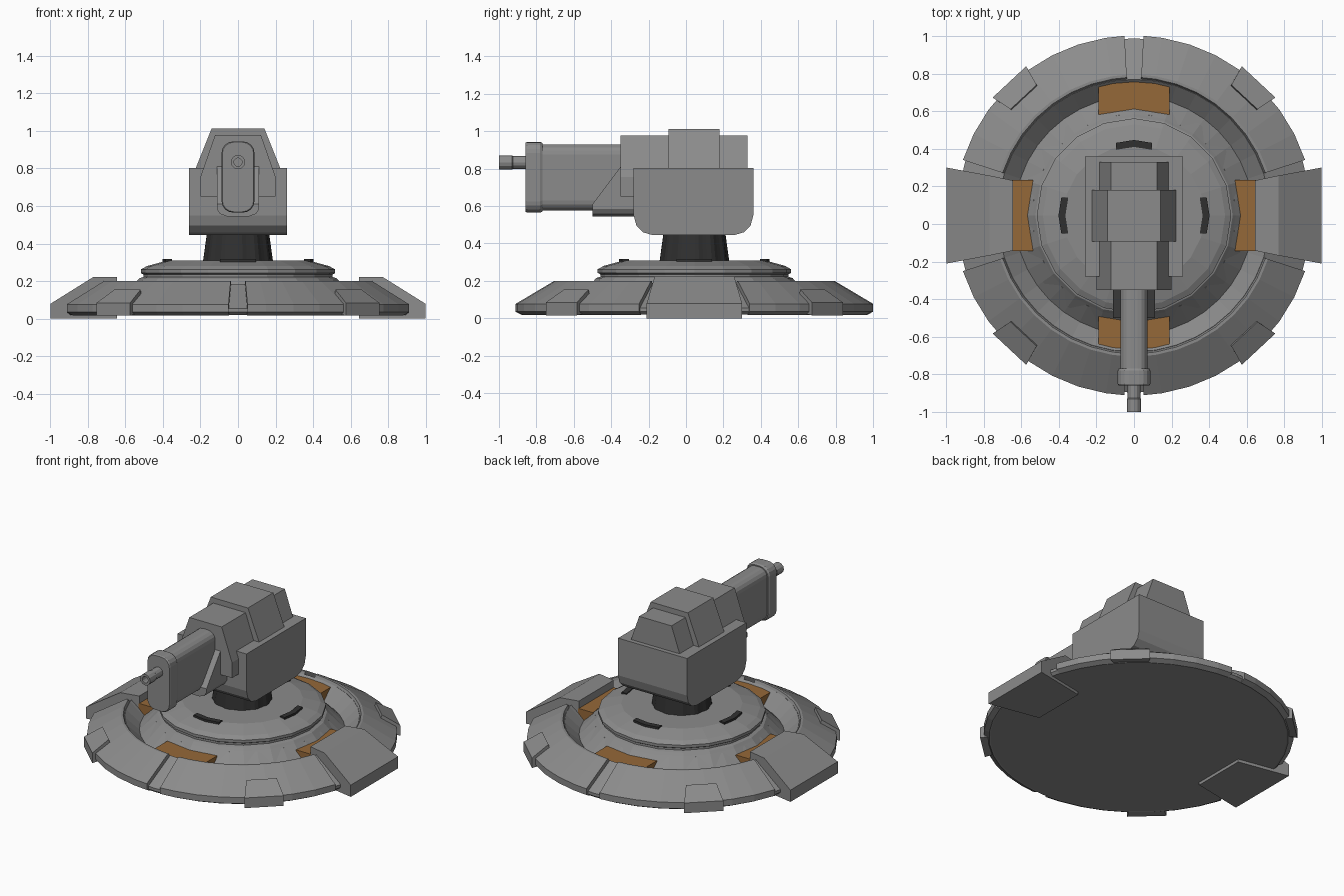
import bpy, bmesh
from math import sin, cos, radians, pi
from mathutils import Matrix, Vector

if "Cube" in bpy.data.objects:
    bpy.data.objects.remove(bpy.data.objects["Cube"])

CY = 0.045  # turret axis sits slightly behind the origin


def material(name, col):
    m = bpy.data.materials.new(name)
    m.diffuse_color = (*col, 1)
    m.use_nodes = True
    m.node_tree.nodes["Principled BSDF"].inputs["Base Color"].default_value = m.diffuse_color
    return m


GREY = material("gunmetal", (0.26, 0.26, 0.26))
ORANGE = material("orange", (0.30, 0.14, 0.04))
DARK = material("dark", (0.03, 0.03, 0.03))


def finish(name, bm, mat):
    bmesh.ops.remove_doubles(bm, verts=bm.verts, dist=1e-5)
    bmesh.ops.recalc_face_normals(bm, faces=bm.faces)
    me = bpy.data.meshes.new(name)
    bm.to_mesh(me)
    bm.free()
    ob = bpy.data.objects.new(name, me)
    bpy.context.collection.objects.link(ob)
    me.materials.append(mat)
    return ob


def skin(name, rings, mat=GREY):
    """Join matching cross-section loops into one capped solid."""
    bm = bmesh.new()
    vs = [[bm.verts.new(p) for p in r] for r in rings]
    n = len(vs[0])
    for a, b in zip(vs, vs[1:]):
        for i in range(n):
            j = (i + 1) % n
            bm.faces.new((a[i], a[j], b[j], b[i]))
    bm.faces.new(vs[0])
    bm.faces.new(vs[-1])
    return finish(name, bm, mat)


def polar(r, deg, z):
    return (r * cos(radians(deg)), CY + r * sin(radians(deg)), z)


def lathe(name, prof, sides, mat=GREY):
    """Stack of polygon loops about the turret axis, capped at both ends."""
    return skin(name, [[polar(r, 360 * i / sides, z) for i in range(sides)] for r, z in prof], mat)


def side_profile(name, pts, x):
    """Extrude a (y, z) outline symmetrically across x."""
    return skin(name, [[(s * x, y, z) for y, z in pts] for s in (-1, 1)])


def front_profile(name, pts, y0, y1):
    """Extrude an (x, z) outline along y."""
    return skin(name, [[(x, y, z) for x, z in pts] for y in (y0, y1)])


def rounded(hx, z0, z1, r, seg=4):
    pts = []
    for q, (sx, cz) in enumerate([(1, z1 - r), (-1, z1 - r), (-1, z0 + r), (1, z0 + r)]):
        for i in range(seg + 1):
            a = (q + i / seg) * pi / 2
            pts.append((sx * (hx - r) + r * cos(a), cz + r * sin(a)))
    return pts


def spin(ob, deg):
    """Rotate a part around the turret axis."""
    c = Vector((0, CY, 0))
    ob.data.transform(Matrix.Translation(c) @ Matrix.Rotation(radians(deg), 4, 'Z') @ Matrix.Translation(-c))


# base dish with trench, and stepped dome in its middle
lathe("base_dish", [(0.63, 0.02), (0.925, 0.02), (0.943, 0.035), (0.943, 0.055), (0.74, 0.175), (0.725, 0.185),
                    (0.635, 0.10), (0.54, 0.192)], 40)
lathe("dome", [(0.60, 0.135), (0.54, 0.198), (0.525, 0.215), (0.503, 0.222), (0.503, 0.235), (0.517, 0.243),
               (0.517, 0.262), (0.485, 0.28), (0.375, 0.31)], 20)

# four armoured rim sections
RIM = [(0.925, 0.018), (0.957, 0.035), (0.957, 0.077), (0.75, 0.2), (0.735, 0.2), (0.72, 0.17), (0.74, 0.06)]
for i, (sx, sy) in enumerate([(1, 1), (-1, 1), (-1, -1), (1, -1)]):
    skin(f"rim_section_{i}", [[(sx * r * cos(radians(a)), CY + sy * r * sin(radians(a)), z) for r, z in RIM]
                              for a in (18, 27, 36, 45, 54, 63, 72, 81, 87)])


def radial_block(name, prof, deg):
    """Block with outline (radius, z, half width), turned to face deg."""
    ob = skin(name, [[(r, CY + s * w, z) for r, z, w in prof] for s in (-1, 1)])
    spin(ob, deg)


# large side feet and small diagonal clamps
for i in range(2):
    radial_block(f"side_foot_{i}", [(0.645, 0, 0.187), (0.997, 0, 0.255), (0.997, 0.08, 0.255),
                                    (0.77, 0.222, 0.213), (0.645, 0.222, 0.187)], 180 * i)
for i, a in enumerate((47, 133, 227, 313)):
    radial_block(f"rim_clamp_{i}", [(0.86, 0.03, 0.095), (0.972, 0.016, 0.122), (0.972, 0.085, 0.122),
                                    (0.862, 0.155, 0.095), (0.852, 0.12, 0.093)], a)


def chevron(name, r0, r1, half, z0, z1, deg, mat):
    """Plate bent at its middle to follow the 20-sided base."""
    t = half * 0.16
    out = [(r0, 0), (r0 - t, half), (r1 - t, half), (r1, 0), (r1 - t, -half), (r0 - t, -half)]
    ob = skin(name, [[(x, CY + y, z) for x, y in out] for z in (z0, z1)], mat)
    spin(ob, deg)


# orange trench bridges and dark dome vents
for i in range(4):
    chevron(f"trench_bridge_{i}", 0.567, 0.728, 0.188, 0.09, 0.172, 90 * i, ORANGE)
    chevron(f"dome_vent_{i}", 0.365, 0.402, 0.095, 0.28, 0.317, 90 * i, DARK)

# ribbed neck
skin("neck", [[polar(r * (1 if i % 4 < 2 else 0.97), 360 * i / 48, z) for i in range(48)]
              for r, z in ((0.187, 0.30), (0.166, 0.45))], DARK)

# cradle housing
side_profile("cradle", [(-0.28, 0.803), (0.36, 0.803), (0.36, 0.55), (0.345, 0.495), (0.31, 0.46), (0.26, 0.445),
                        (-0.18, 0.445), (-0.23, 0.46), (-0.265, 0.495), (-0.28, 0.55)], 0.26)

# breech body and raised band
front_profile("breech", [(-0.2, 0.65), (0.2, 0.65), (0.2, 0.755), (0.122, 0.977), (-0.122, 0.977), (-0.2, 0.755)],
              -0.35, 0.33)
front_profile("breech_band", [(-0.225, 0.75), (0.225, 0.75), (0.225, 0.80), (0.14, 1.013), (-0.14, 1.013),
                              (-0.225, 0.80)], -0.093, 0.18)

# barrel support wedge with chamfered underside
skin("barrel_support", [[(x, -0.5, b), (x, -0.5, 0.61), (x, -0.35, 0.81), (x, -0.25, 0.81), (x, -0.25, b)]
                        for x, b in ((-0.113, 0.585), (-0.095, 0.558), (-0.06, 0.545),
                                     (0.06, 0.545), (0.095, 0.558), (0.113, 0.585))])

# barrel sleeve, muzzle collar
front_profile("barrel_sleeve", rounded(0.073, 0.575, 0.93, 0.055), -0.78, -0.3)
skin("muzzle_collar", [[(x, y, z) for x, z in rounded(0.087 - d, 0.565 + d, 0.943 - d, 0.06)]
                       for y, d in ((-0.858, 0.004), (-0.85, 0), (-0.78, 0), (-0.768, 0.006))])

# hollow barrel tip
skin("barrel_tip", [[(r * cos(i * pi / 6), y, 0.833 + r * sin(i * pi / 6)) for i in range(12)]
                    for y, r in ((-0.85, 0.034), (-0.925, 0.034), (-0.93, 0.038), (-1.0, 0.038),
                                 (-1.0, 0.022), (-0.95, 0.022))])
